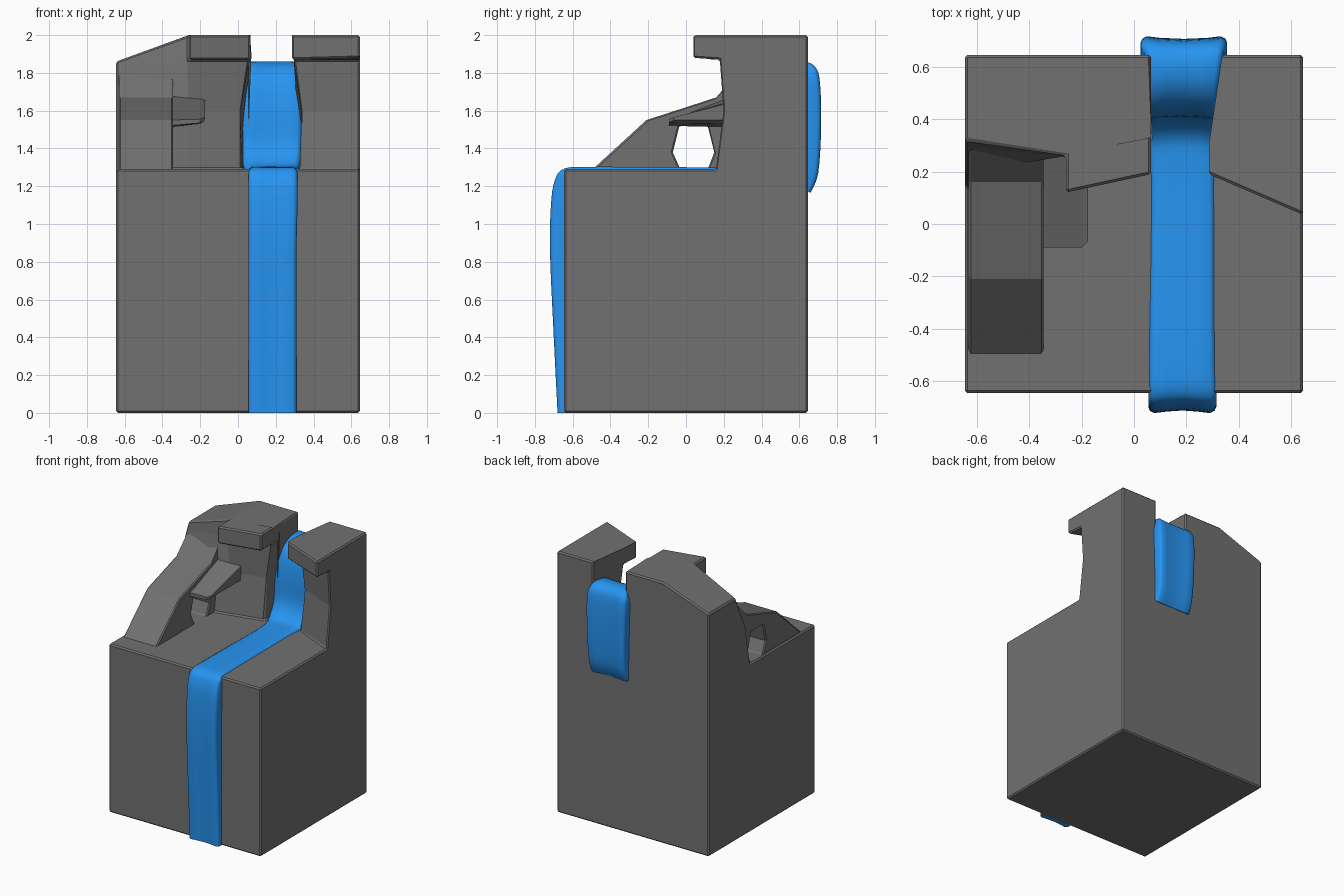
import bpy, bmesh
from mathutils import Vector

if "Cube" in bpy.data.objects:
    bpy.data.objects.remove(bpy.data.objects["Cube"])


def material(name, rgb):
    m = bpy.data.materials.new(name)
    m.diffuse_color = (*rgb, 1)
    m.use_nodes = True
    m.node_tree.nodes["Principled BSDF"].inputs["Base Color"].default_value = m.diffuse_color
    return m


ROCK = material("rock_grey", (.165, .165, .165))
WATER = material("water_blue", (.02, .3, .89))


def loft(name, rings, mat=ROCK):
    """Closed solid skinned through rings with equal point counts."""
    bm = bmesh.new()
    vs = [[bm.verts.new(p) for p in r] for r in rings]
    n = len(rings[0])
    for a, b in zip(vs, vs[1:]):
        for i in range(n):
            j = (i + 1) % n
            bm.faces.new((a[i], a[j], b[j], b[i]))
    bm.faces.new(vs[0])
    bm.faces.new(vs[-1])
    bmesh.ops.recalc_face_normals(bm, faces=bm.faces)
    me = bpy.data.meshes.new(name)
    bm.to_mesh(me)
    bm.free()
    me.materials.append(mat)
    ob = bpy.data.objects.new(name, me)
    bpy.context.collection.objects.link(ob)
    return ob


def at(x, yz):
    return [(x, y, z) for y, z in yz]


def boolean(ob, other, op):
    m = ob.modifiers.new(op.lower(), 'BOOLEAN')
    m.operation, m.object, m.solver = op, other, 'EXACT'
    other.hide_render = True
    other.hide_viewport = True


def bevel(ob, w):
    m = ob.modifiers.new("bevel", 'BEVEL')
    m.width, m.segments = w, 1
    m.limit_method, m.angle_limit = 'ANGLE', 0.75
    m.use_clamp_overlap = False


H = 0.645   # half width of the block
F = 1.29    # floor height

# Block body
body = loft("rock_base", [at(x, [(-H, 0), (H, 0), (H, F), (-H, F)]) for x in (-H, H)])

# Right back wall with overhanging lip
right_wall = loft("right_wall", [
    [(.33, .29, 1.2), (.33, .29, F), (.33, .33, 1.6), (.295, .33, 1.87), (.285, .19, 1.87),
     (.285, .19, 2), (.285, .3, 2), (.335, H, 2), (.335, H, 1.2)],
    at(H, [(.155, 1.2), (.155, F), (.195, 1.6), (.175, 1.87), (.035, 1.88),
           (.035, 2), (.3, 2), (H, 2), (H, 1.2)])])

# Left back wall sloping down to the left, and its lip
left_wall = loft("left_wall", [
    at(-H, [(.14, 1.2), (.14, F), (.195, 1.6), (.295, 1.81), (.32, 1.86), (H, 1.86), (H, 1.2)]),
    at(-.26, [(.225, 1.2), (.225, F), (.265, 1.6), (.26, 1.87), (.26, 2), (H, 2), (H, 1.2)]),
    [(.02, .29, 1.2), (.02, .29, F), (.02, .33, 1.6), (.06, .33, 1.87), (.065, .33, 2),
     (.065, H, 2), (.05, H, 1.2)]])
left_lip = loft("left_lip", [
    at(-.26, [(.12, 1.87), (.12, 2), (.4, 2), (.4, 1.87)]),
    at(.065, [(.19, 1.87), (.19, 2), (.4, 2), (.4, 1.87)])])
for part in (right_wall, left_wall, left_lip):
    boolean(body, part, 'UNION')
bevel(body, .01)

# Ramp with a six-sided hole
ramp = loft("ramp", [at(x, [(-.515, 1.27), (-.21, 1.55), (.16, 1.67), (.28, z), (.42, z + .02), (.42, 1.27)])
                     for x, z in ((-.63, 1.79), (-.345, 1.81))])
hole = loft("hole_cutter", [at(x, [(-.03, F), (-.07, 1.38), (-.035, 1.52), (.115, 1.52), (.15, 1.38), (.115, F)])
                            for x in (-.75, -.3)])
boolean(ramp, hole, 'DIFFERENCE')
bevel(ramp, .008)

# Small ledge beside the ramp
ledge = loft("ledge", [
    at(-.37, [(-.09, 1.52), (-.09, 1.55), (.3, 1.70), (.3, 1.51)]),
    at(-.2, [(-.09, 1.535), (-.09, 1.555), (.3, 1.67), (.3, 1.53)]),
    at(-.175, [(-.065, 1.55), (-.065, 1.565), (.3, 1.66), (.3, 1.55)])])

# Water stream: control points (y, z, left x, right x) of the outer surface
path = [(-.68, 0, .055, .31), (-.70, .4, .055, .31), (-.72, .85, .055, .31), (-.715, 1.1, .055, .315),
        (-.695, 1.23, .055, .315), (-.645, 1.293, .055, .315), (-.5, 1.303, .055, .31), (-.1, 1.301, .06, .31),
        (.22, 1.302, .06, .31), (.33, 1.325, .03, .325), (.39, 1.42, .02, .335), (.405, 1.6, .02, .335),
        (.44, 1.76, .035, .325), (.52, 1.84, .05, .325), (.62, 1.86, .05, .335), (.685, 1.83, .03, .345),
        (.71, 1.74, .025, .355), (.715, 1.5, .03, .35), (.70, 1.27, .035, .345), (.66, 1.165, .035, .345)]
P = [Vector(p) for p in path]


def spline(i, t):
    p0, p1, p2, p3 = (P[min(max(k, 0), len(P) - 1)] for k in range(i - 1, i + 3))
    return 0.5 * (2 * p1 + (p2 - p0) * t + (2 * p0 - 5 * p1 + 4 * p2 - p3) * t * t
                  + (3 * p1 - p0 - 3 * p2 + p3) * t ** 3)


pts = [spline(i, k / 4) for i in range(len(P) - 1) for k in range(4)] + [P[-1]]
rings = []
for i, p in enumerate(pts):
    d = pts[min(i + 1, len(pts) - 1)] - pts[max(i - 1, 0)]
    ty, tz = Vector((d[0], d[1])).normalized()
    if i == 0:
        ty, tz = 0, 1
    l, r = p[2], p[3]
    dip = .01 * abs(tz)  # the middle is hollowed only where the stream falls
    section = [(l, .075), (l, .022), (l + .006, .008), (l + .022, 0), (l + .07, dip * .6), ((l + r) / 2, dip),
               (r - .07, dip * .6), (r - .022, 0), (r - .006, .008), (r, .022), (r, .075)]
    rings.append([(x, p[0] + s * tz, p[1] - s * ty) for x, s in section])
water = loft("water_stream", rings, WATER)
bpy.context.view_layer.objects.active = water
water.select_set(True)
bpy.ops.object.shade_smooth_by_angle(angle=0.9)
